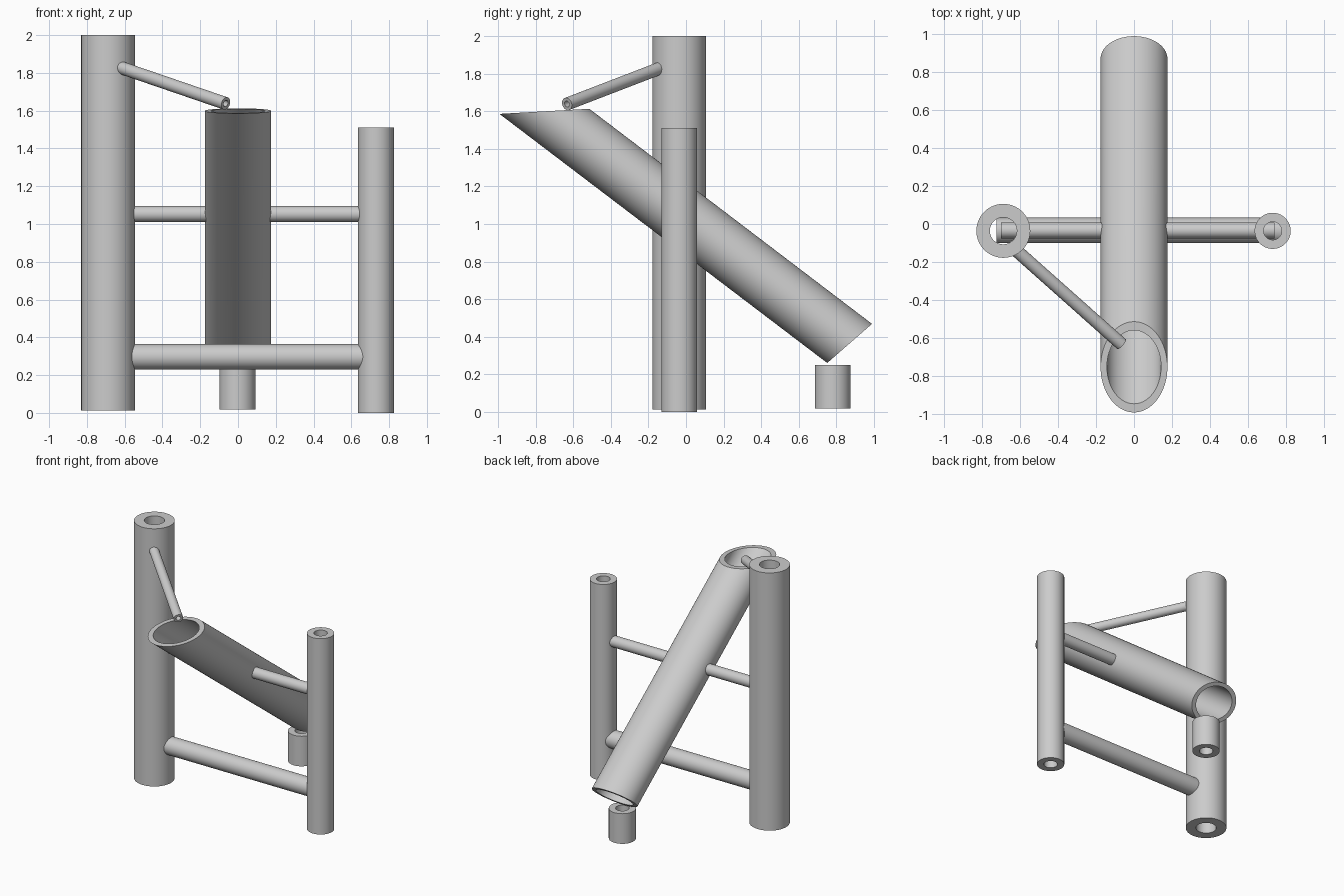
import bpy, bmesh, math
from mathutils import Vector

if "Cube" in bpy.data.objects:
    bpy.data.objects.remove(bpy.data.objects["Cube"])

SEG = 64


def ring(bm, centre, u, v, k):
    """Elliptical loop of verts with half-axes u and v scaled by k."""
    return [bm.verts.new(centre + k * (u * math.cos(a) + v * math.sin(a)))
            for a in (2 * math.pi * i / SEG for i in range(SEG))]


def hollow(name, end_a, end_b, inner):
    """Hollow pipe between two (centre, u, v) ends; inner is the bore ratio."""
    bm = bmesh.new()
    loops = [ring(bm, *end_a, 1), ring(bm, *end_b, 1),
             ring(bm, *end_b, inner), ring(bm, *end_a, inner)]
    for j in range(4):
        p, q = loops[j], loops[(j + 1) % 4]
        for i in range(SEG):
            n = (i + 1) % SEG
            bm.faces.new((p[i], p[n], q[n], q[i]))
    bmesh.ops.recalc_face_normals(bm, faces=bm.faces[:])
    mesh = bpy.data.meshes.new(name)
    bm.to_mesh(mesh)
    bm.free()
    obj = bpy.data.objects.new(name, mesh)
    bpy.context.collection.objects.link(obj)
    bpy.ops.object.select_all(action='DESELECT')
    obj.select_set(True)
    bpy.context.view_layer.objects.active = obj
    bpy.ops.object.shade_smooth_by_angle(angle=math.radians(30))
    return obj


def tube(name, a, b, r, inner=0.5):
    """Round tube from a to b with square ends."""
    a, b = Vector(a), Vector(b)
    d = (b - a).normalized()
    u = d.orthogonal().normalized() * r
    v = d.cross(u)
    return hollow(name, (a, u, v), (b, u, v), inner)


# Upright posts and the short rear foot
tube("tall_post", (-0.688, -0.036, 0.013), (-0.688, -0.036, 2.0), 0.142)
tube("short_post", (0.73, -0.036, 0.0), (0.73, -0.036, 1.51), 0.095)
tube("rear_foot", (-0.003, 0.78, 0.018), (-0.003, 0.78, 0.25), 0.095)

# Cross bars
tube("lower_bar", (-0.724, -0.034, 0.297), (0.78, -0.034, 0.297), 0.067)
tube("upper_bar", (-0.70, -0.034, 1.053), (0.74, -0.034, 1.053), 0.042)

# Strut from the tall post to the rim of the sloping pipe
tube("strut", (-0.065, -0.633, 1.638), (-0.655, -0.108, 1.84), 0.034)

# Large sloping pipe: level cut at the top, near-square cut at the bottom
half_width = Vector((0.176, 0, 0))
hollow("sloping_pipe",
       (Vector((0, -0.753, 1.599)), half_width, Vector((0, 0.239, 0.0135))),
       (Vector((0, 0.87, 0.365)), half_width, Vector((0, 0.119, 0.104))), 0.81)
